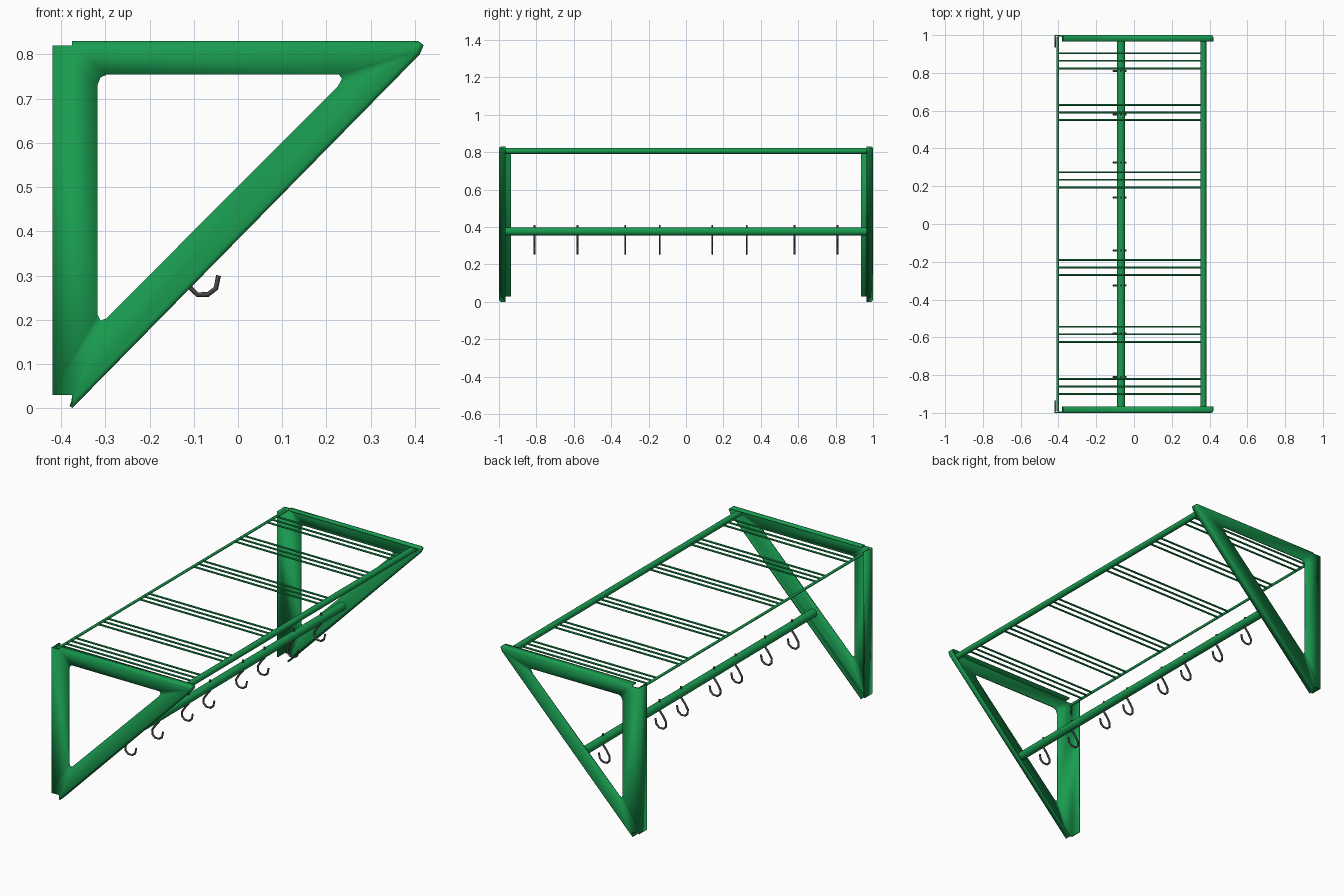
import bpy, bmesh
from mathutils import Vector

if "Cube" in bpy.data.objects:
    bpy.data.objects.remove(bpy.data.objects["Cube"])


def material(name, color):
    m = bpy.data.materials.new(name)
    m.diffuse_color = color
    m.use_nodes = True
    m.node_tree.nodes["Principled BSDF"].inputs["Base Color"].default_value = m.diffuse_color
    return m


GREEN = material("green_paint", (0.01, 0.33, 0.08, 1))
DARK = material("dark_metal", (0.07, 0.065, 0.07, 1))


def smooth(ob, angle=0.6):
    bpy.ops.object.select_all(action='DESELECT')
    ob.select_set(True)
    bpy.context.view_layer.objects.active = ob
    bpy.ops.object.shade_smooth_by_angle(angle=angle)


def rod(name, a, b, r, sides=16):
    a, b = Vector(a), Vector(b)
    bpy.ops.mesh.primitive_cylinder_add(vertices=sides, radius=r, depth=(b - a).length,
                                        location=(a + b) / 2)
    ob = bpy.context.object
    ob.name = name
    ob.rotation_euler = (b - a).to_track_quat('Z', 'Y').to_euler()
    ob.data.materials.append(GREEN)
    smooth(ob)
    return ob


# Triangular sheet-metal bracket: pierced plate, rolled rim, back flange
RIM = [Vector(p) for p in [(-0.375, 0.83), (0.408, 0.83), (0.42, 0.821),
                           (0.411, 0.80), (-0.375, 0.0)]]
HOLE = [(-0.318, 0.212), (-0.311, 0.198), (-0.298, 0.203), (0.226, 0.728),
        (0.235, 0.745), (0.228, 0.755), (-0.295, 0.755), (-0.311, 0.748), (-0.318, 0.73)]


def inset(d):
    dirs = [(q - p).normalized() for p, q in zip(RIM, RIM[1:])]
    n = [Vector((v.y, -v.x)) for v in dirs]
    miter = [n[0]] + [(p + q) / (1 + p.dot(q)) for p, q in zip(n, n[1:])]
    miter.append(Vector((0, 1 / n[-1].y)))
    return [p + m * d for p, m in zip(RIM, miter)]


bm = bmesh.new()


def verts(points, y):
    return [bm.verts.new((p[0], y, p[1])) for p in points]


rows = [verts(inset(d), y) for d, y in
        [(0.01, -1.0), (0.003, -0.997), (0, -0.99), (0, -0.965)]]
leg = verts([(-0.375, 0.03), (-0.42, 0.03), (-0.42, 0.82)], -1.0)
edges = []
for loop in (rows[0] + leg, verts(HOLE, -1.0)):
    edges += [bm.edges.new((a, b)) for a, b in zip(loop, loop[1:] + loop[:1])]
bmesh.ops.triangle_fill(bm, edges=edges, use_beauty=True)
for r0, r1 in zip(rows, rows[1:]):
    for i in range(len(r0) - 1):
        bm.faces.new((r0[i], r0[i + 1], r1[i + 1], r1[i]))
back = verts([(-0.42, 0.03), (-0.42, 0.82)], -0.935)
bm.faces.new((leg[1], leg[2], back[1], back[0]))
bmesh.ops.recalc_face_normals(bm, faces=bm.faces[:])
bm.normal_update()
plate = next(f for f in bm.faces if abs(f.normal.y) > 0.99)
if plate.normal.y > 0:
    bmesh.ops.reverse_faces(bm, faces=bm.faces[:])
me = bpy.data.meshes.new("side_brackets")
bm.to_mesh(me)
bm.free()
me.materials.append(GREEN)
brackets = bpy.data.objects.new("side_brackets", me)
bpy.context.collection.objects.link(brackets)
smooth(brackets, 0.9)
sol = brackets.modifiers.new("thickness", 'SOLIDIFY')
sol.thickness = 0.008
sol.offset = -1
mir = brackets.modifiers.new("both_ends", 'MIRROR')
mir.use_axis = (False, True, False)
mir.use_mirror_merge = False

# Long bars running between the brackets
rod("front_shelf_bar", (0.367, -0.99, 0.807), (0.367, 0.99, 0.807), 0.016)
rod("back_shelf_rod", (-0.404, -0.99, 0.807), (-0.404, 0.99, 0.807), 0.007, 12)
rod("hook_rail", (-0.069, -0.993, 0.377), (-0.069, 0.993, 0.377), 0.022, 20)

# Shelf rods in groups of three
for g, yc in enumerate((-0.86, -0.584, -0.23, 0.234, 0.59, 0.864)):
    for k in (-1, 0, 1):
        y = yc + k * 0.04
        rod(f"shelf_rod_{g}_{k + 1}", (-0.404, y, 0.807), (0.365, y, 0.807), 0.005, 10)

# Coat hooks, pinned through the rail
PATH = [(-0.069, 0.41), (-0.069, 0.35), (-0.09, 0.325), (-0.109, 0.295), (-0.108, 0.272),
        (-0.092, 0.257), (-0.068, 0.257), (-0.05, 0.271), (-0.044, 0.3)]
cu = bpy.data.curves.new("coat_hook", 'CURVE')
cu.dimensions = '3D'
cu.bevel_depth = 0.0055
cu.bevel_resolution = 1
cu.use_fill_caps = True
sp = cu.splines.new('POLY')
sp.points.add(len(PATH) - 1)
for pt, (x, z) in zip(sp.points, PATH):
    pt.co = (x, 0, z, 1)
cu.materials.append(DARK)
for i, y in enumerate((0.14, 0.325, 0.58, 0.81)):
    for s in (-1, 1):
        ob = bpy.data.objects.new(f"coat_hook_{i}_{'left' if s < 0 else 'right'}", cu)
        ob.location.y = s * y
        bpy.context.collection.objects.link(ob)
